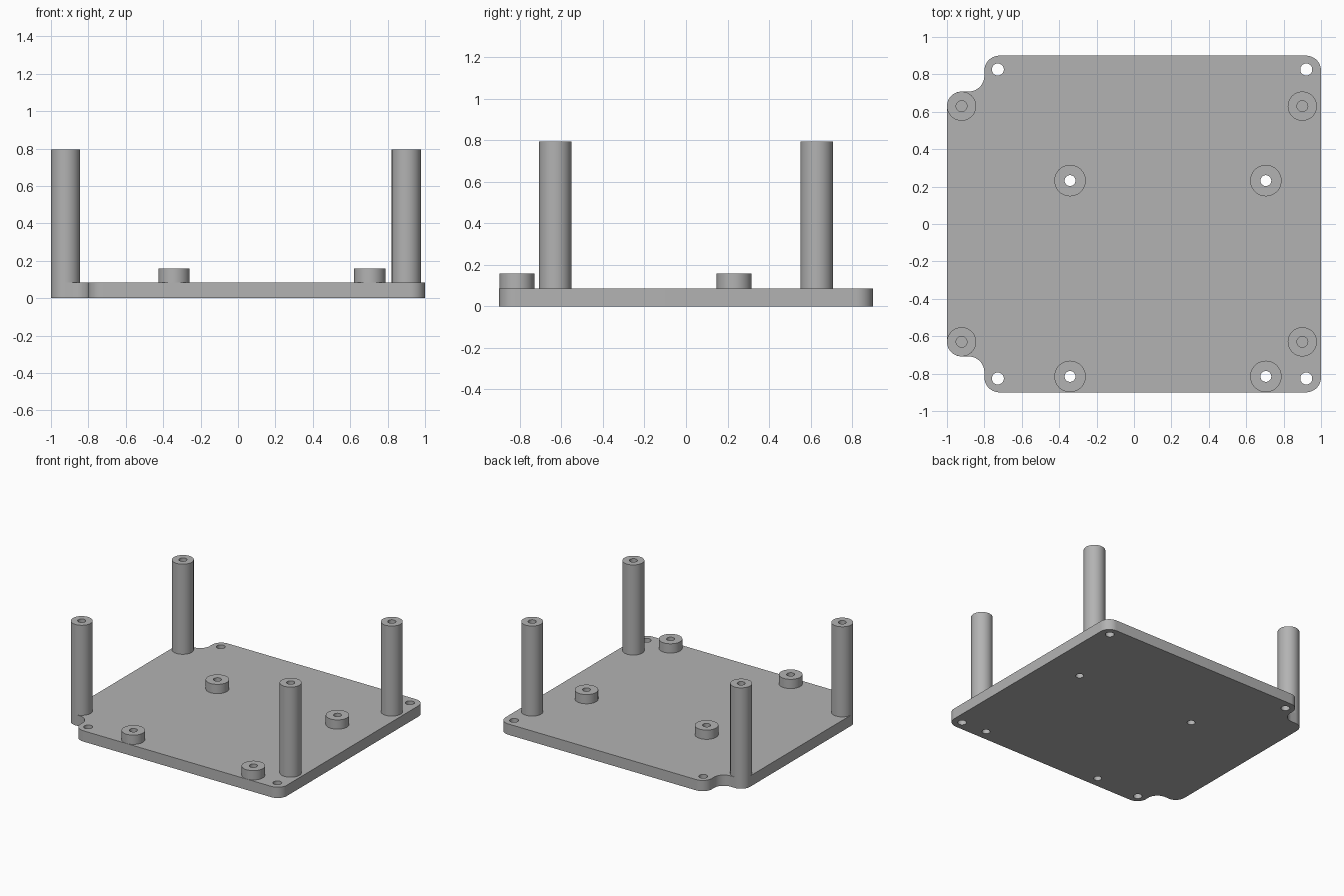
import bpy, bmesh
from math import sin, cos, pi, radians

cube = bpy.data.objects.get("Cube")
if cube:
    bpy.data.objects.remove(cube, do_unlink=True)

PLATE_TOP, POST_TOP, BOSS_TOP = 0.085, 0.795, 0.158
POST_R, BOSS_R, HOLE_R, CORNER_HOLE_R = 0.078, 0.084, 0.029, 0.032
SEGMENTS = 48

grey = bpy.data.materials.new("plain grey")
grey.use_nodes = True
color = (0.45, 0.45, 0.45, 1)
grey.diffuse_color = color
grey.node_tree.nodes["Principled BSDF"].inputs["Base Color"].default_value = color


def make_object(name, bm):
    bmesh.ops.recalc_face_normals(bm, faces=bm.faces)
    mesh = bpy.data.meshes.new(name)
    bm.to_mesh(mesh)
    bm.free()
    mesh.materials.append(grey)
    mesh.shade_smooth()
    mesh.set_sharp_from_angle(angle=radians(30))
    obj = bpy.data.objects.new(name, mesh)
    bpy.context.collection.objects.link(obj)
    return obj


def lathe(name, x, y, profile, closed=False):
    """Revolve (radius, z) points; an open profile gets its ends capped."""
    bm = bmesh.new()
    angles = [2 * pi * i / SEGMENTS for i in range(SEGMENTS)]
    rings = [[bm.verts.new((x + r * cos(a), y + r * sin(a), z)) for a in angles]
             for r, z in profile]
    pairs = list(zip(rings, rings[1:]))
    if closed:
        pairs.append((rings[-1], rings[0]))
    else:
        bm.faces.new(rings[0])
        bm.faces.new(rings[-1])
    for low, high in pairs:
        for i in range(SEGMENTS):
            j = (i + 1) % SEGMENTS
            bm.faces.new((low[i], low[j], high[j], high[i]))
    return make_object(name, bm)


def arc(cx, cy, r, start, end, steps=14):
    return [(cx + r * cos(radians(start + (end - start) * i / steps)),
             cy + r * sin(radians(start + (end - start) * i / steps)))
            for i in range(steps + 1)]


# Plate outline: back half from right to left, then mirrored to the front
back = (arc(0.92, 0.82, 0.08, 0, 90) + arc(-0.72, 0.82, 0.08, 90, 180)
        + arc(-0.885, 0.793, 0.085, 0, -90)
        + arc(-0.922, 0.63, POST_R, 90, 180))
outline = back + [(x, -y) for x, y in reversed(back)]
bm = bmesh.new()
base = bm.faces.new([bm.verts.new((x, y, 0)) for x, y in outline])
top = bmesh.ops.extrude_face_region(bm, geom=[base])["geom"]
bmesh.ops.translate(bm, vec=(0, 0, PLATE_TOP),
                    verts=[v for v in top if isinstance(v, bmesh.types.BMVert)])
plate = make_object("base_plate", bm)

# Holes through the plate
bosses = [(x, y) for x in (-0.342, 0.705) for y in (0.232, -0.815)]
corners = [(x, y) for x in (-0.728, 0.921) for y in (0.826, -0.826)]
holes = [(p, HOLE_R) for p in bosses] + [(p, CORNER_HOLE_R) for p in corners]
for (x, y), r in holes:
    cutter = lathe("hole_cutter", x, y, [(r, -0.1), (r, PLATE_TOP + 0.1)])
    cutter.hide_render = True
    cutter.hide_set(True)
    cut = plate.modifiers.new("hole", 'BOOLEAN')
    cut.operation, cut.solver, cut.object = 'DIFFERENCE', 'EXACT', cutter

# Bake the cuts, then drop the cutters
bpy.context.view_layer.update()
baked = bpy.data.meshes.new_from_object(
    plate.evaluated_get(bpy.context.evaluated_depsgraph_get()))
cutters = [m.object for m in plate.modifiers]
plate.modifiers.clear()
plate.data = baked
for cutter in cutters:
    bpy.data.objects.remove(cutter, do_unlink=True)
baked.shade_smooth()
baked.set_sharp_from_angle(angle=radians(30))

# Short bosses with holes running right through
for i, (x, y) in enumerate(bosses):
    lathe(f"short_boss_{i + 1}", x, y,
          [(BOSS_R, PLATE_TOP), (BOSS_R, BOSS_TOP),
           (HOLE_R, BOSS_TOP), (HOLE_R, PLATE_TOP)], closed=True)

# Tall posts with blind screw holes
for side, x in (("right", -0.922), ("left", 0.9)):
    for end, y in (("front", -0.63), ("back", 0.63)):
        lathe(f"{end}_{side}_post", x, y,
              [(POST_R, PLATE_TOP), (POST_R, POST_TOP),
               (HOLE_R, POST_TOP), (HOLE_R, POST_TOP - 0.4)])
